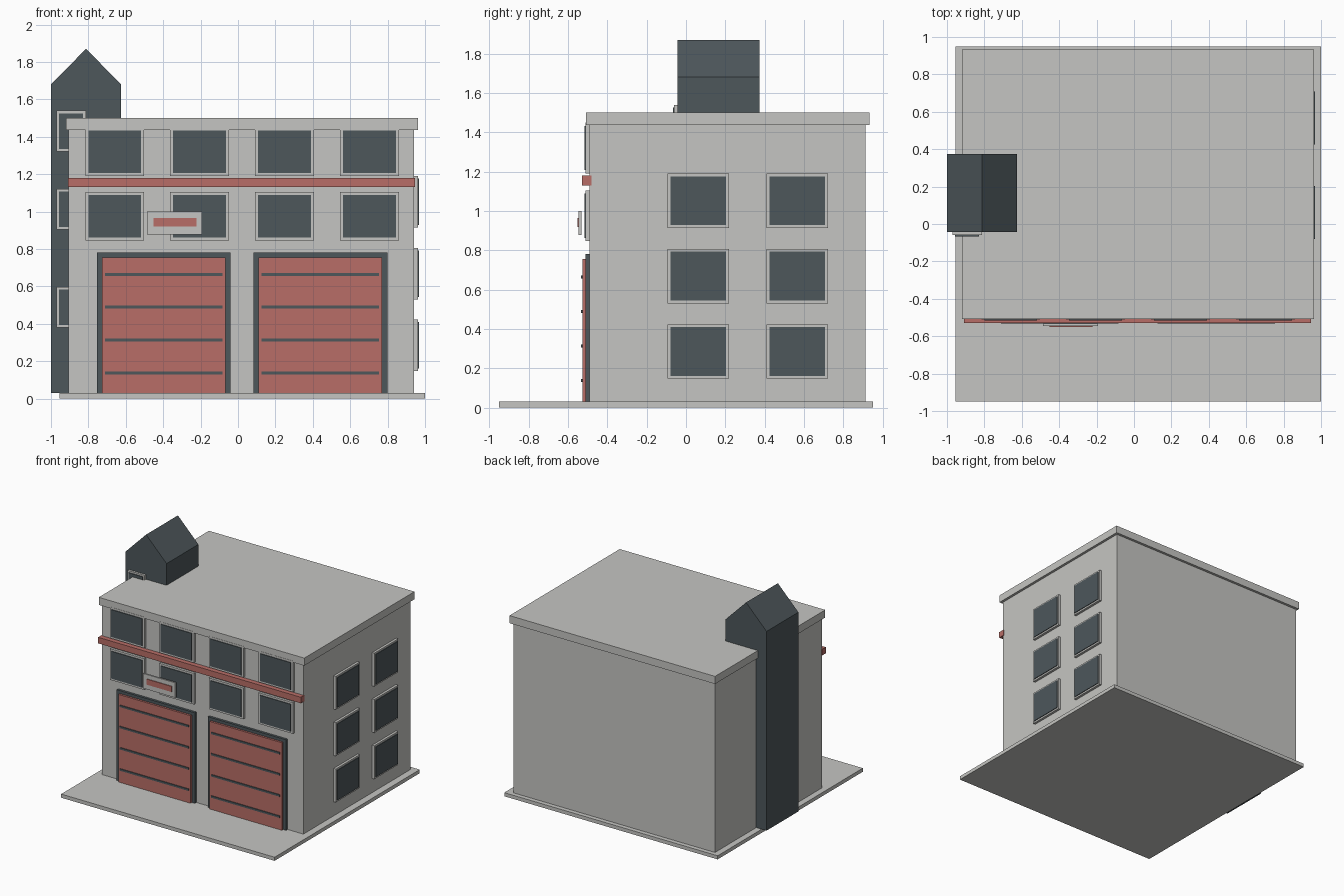
import bpy

if "Cube" in bpy.data.objects:
    bpy.data.objects.remove(bpy.data.objects["Cube"])


def material(name, rgb):
    m = bpy.data.materials.new(name)
    m.diffuse_color = (*rgb, 1)
    m.use_nodes = True
    m.node_tree.nodes["Principled BSDF"].inputs["Base Color"].default_value = m.diffuse_color
    return m


GREY = material("light_grey", (0.56, 0.56, 0.54))
DARK = material("dark_slate", (0.075, 0.095, 0.105))
RED = material("brick_red", (0.48, 0.155, 0.135))


def mesh(name, verts, faces, mat):
    me = bpy.data.meshes.new(name)
    me.from_pydata(verts, [], faces)
    me.materials.append(mat)
    ob = bpy.data.objects.new(name, me)
    bpy.context.collection.objects.link(ob)
    return ob


def prism(name, profile, y0, y1, mat):
    """Extrude an anticlockwise (x, z) profile from y0 (front) to y1 (back)."""
    n = len(profile)
    verts = [(x, y, z) for y in (y0, y1) for x, z in profile]
    faces = [tuple(range(n)), tuple(range(2 * n - 1, n - 1, -1))]
    faces += [(i, i + n, (i + 1) % n + n, (i + 1) % n) for i in range(n)]
    return mesh(name, verts, faces, mat)


def box(name, x0, x1, y0, y1, z0, z1, mat):
    return prism(name, [(x0, z0), (x1, z0), (x1, z1), (x0, z1)], y0, y1, mat)


def front_window(name, x, z, w, h, wall_y, rim, proud=0.02):
    """Frame plate with a thin glass plate, on a wall facing -y."""
    box(name + "_frame", x - w / 2, x + w / 2, wall_y - proud, wall_y + 0.01,
        z - h / 2, z + h / 2, GREY)
    w, h = w - 2 * rim, h - 2 * rim
    box(name + "_glass", x - w / 2, x + w / 2, wall_y - proud - 0.006, wall_y - proud + 0.002,
        z - h / 2, z + h / 2, DARK)


def side_window(name, y, z, w, h, wall_x, rim, proud=0.02):
    """The same window on a wall facing +x."""
    box(name + "_frame", wall_x - 0.01, wall_x + proud, y - w / 2, y + w / 2,
        z - h / 2, z + h / 2, GREY)
    w, h = w - 2 * rim, h - 2 * rim
    box(name + "_glass", wall_x + proud - 0.002, wall_x + proud + 0.006, y - w / 2, y + w / 2,
        z - h / 2, z + h / 2, DARK)


# Main masses
box("base_slab", -0.955, 1.0, -0.95, 0.95, 0, 0.03, GREY)
box("main_building", -0.905, 0.942, -0.49, 0.913, 0.03, 1.45, GREY)
box("roof_slab", -0.92, 0.963, -0.508, 0.934, 1.437, 1.5, GREY)

# Gabled tower
prism("tower", [(-1, 0.03), (-0.625, 0.03), (-0.625, 1.68), (-0.8125, 1.87), (-1, 1.68)],
      -0.042, 0.374, DARK)
for i, z in enumerate((0.488, 1.012, 1.43)):
    front_window(f"tower_window_{i}", -0.892, z, 0.157, 0.218, -0.042, 0.014, 0.018)

# Front windows, two rows of four
for r, z in enumerate((0.975, 1.32)):
    for c in range(4):
        front_window(f"front_window_{r}_{c}", -0.659 + 0.4537 * c, z, 0.315, 0.258, -0.49, 0.016)

# Right side windows, three rows of two
for r in range(3):
    for c, y in enumerate((0.062, 0.566)):
        side_window(f"side_window_{r}_{c}", y, 0.285 + 0.3835 * r, 0.312, 0.276, 0.942, 0.014)

# Garage doors with slat lines
for i, x in enumerate((-0.397, 0.44)):
    box(f"door_surround_{i}", x - 0.358, x + 0.358, -0.51, -0.48, 0.03, 0.78, DARK)
    box(f"door_panel_{i}", x - 0.331, x + 0.331, -0.527, -0.50, 0.03, 0.755, RED)
    for k in range(4):
        z = 0.138 + 0.1755 * k
        box(f"door_line_{i}_{k}", x - 0.315, x + 0.315, -0.533, -0.525, z - 0.008, z + 0.008, DARK)

# Red band and blank sign board
box("front_band", -0.91, 0.947, -0.53, -0.48, 1.13, 1.18, RED)
box("sign_board", -0.487, -0.193, -0.546, -0.532, 0.877, 1.0, GREY)
box("sign_panel", -0.452, -0.222, -0.552, -0.544, 0.919, 0.965, RED)
